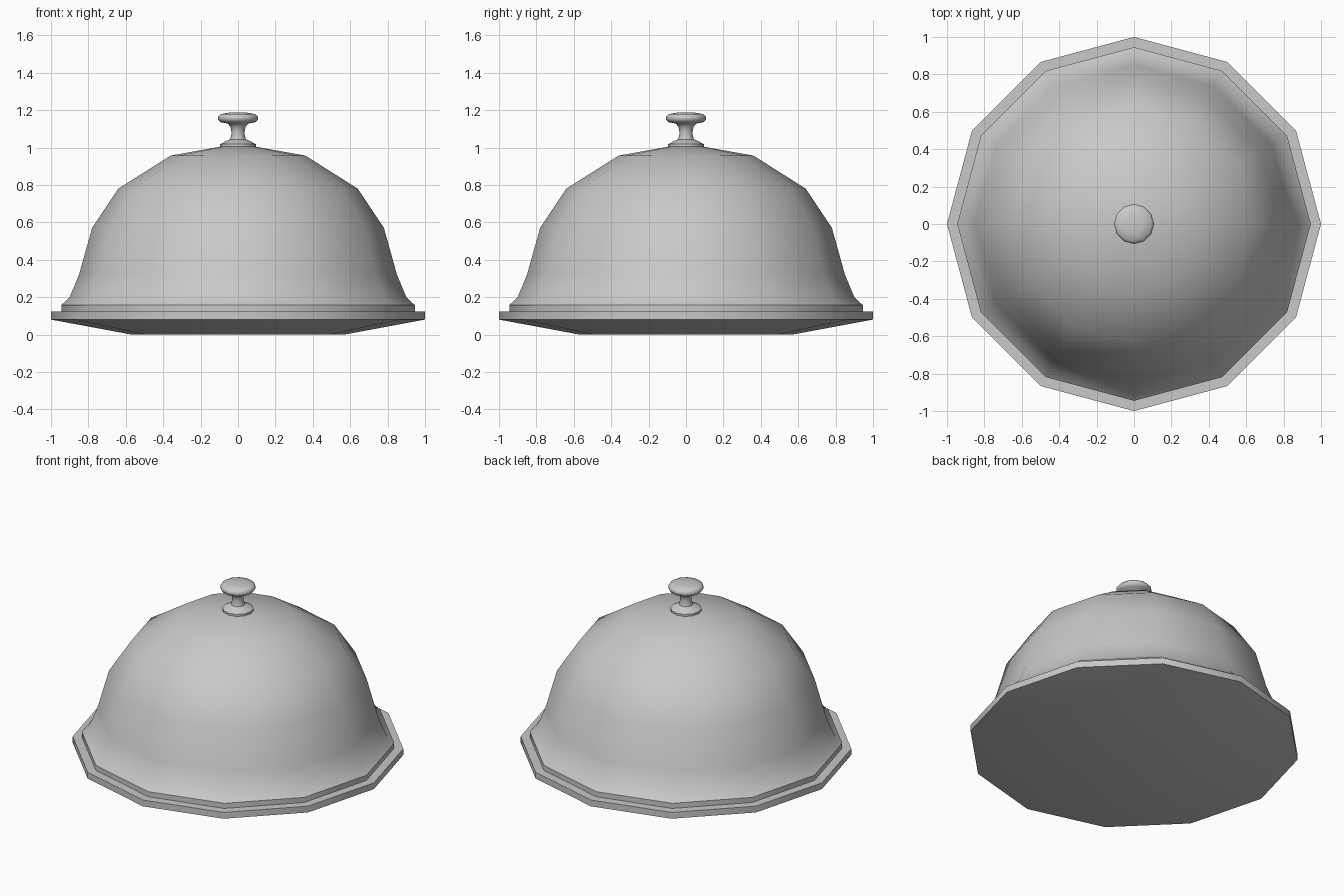
import bpy, bmesh, math

cube = bpy.data.objects.get("Cube")
if cube:
    bpy.data.objects.remove(cube, do_unlink=True)

# Single silver grey material
SILVER = (0.58, 0.58, 0.58, 1)
silver = bpy.data.materials.new("silver grey")
silver.use_nodes = True
silver.diffuse_color = SILVER
silver.node_tree.nodes["Principled BSDF"].inputs["Base Color"].default_value = SILVER


def lathe(name, profile, sides, smooth_angle):
    """Revolve (radius, height) points around z; zero radius makes a pole."""
    bm = bmesh.new()
    rings = []
    for r, z in profile:
        if r == 0:
            rings.append([bm.verts.new((0, 0, z))] * sides)
        else:
            rings.append([bm.verts.new((r * math.cos(math.tau * i / sides),
                                        r * math.sin(math.tau * i / sides), z))
                          for i in range(sides)])
    for low, high in zip(rings, rings[1:]):
        for i in range(sides):
            j = (i + 1) % sides
            corners = dict.fromkeys((low[i], low[j], high[j], high[i]))
            bm.faces.new(list(corners))
    bmesh.ops.recalc_face_normals(bm, faces=bm.faces)
    mesh = bpy.data.meshes.new(name)
    bm.to_mesh(mesh)
    bm.free()
    mesh.materials.append(silver)
    obj = bpy.data.objects.new(name, mesh)
    bpy.context.collection.objects.link(obj)
    bpy.ops.object.select_all(action="DESELECT")
    obj.select_set(True)
    bpy.context.view_layer.objects.active = obj
    bpy.ops.object.shade_smooth_by_angle(angle=math.radians(smooth_angle))
    return obj


# Serving tray with a shallow tapered underside
lathe("tray", [(0, 0), (0.57, 0), (1, 0.08), (1, 0.122), (0, 0.122)], 12, 40)

# Domed cover with a stepped lip
lathe("dome_cover", [(0, 0.123), (0.945, 0.123), (0.945, 0.157), (0.9, 0.2),
                     (0.85, 0.32), (0.78, 0.57), (0.64, 0.78),
                     (0.36, 0.957), (0.09, 1.005), (0, 1.008)], 12, 40)

# Turned handle knob
lathe("knob", [(0, 0.99), (0.095, 0.99), (0.095, 1.018), (0.065, 1.034),
               (0.042, 1.044), (0.034, 1.075), (0.04, 1.11), (0.055, 1.128),
               (0.095, 1.136), (0.107, 1.15), (0.107, 1.165), (0.094, 1.178),
               (0.05, 1.186), (0, 1.188)], 12, 45)
